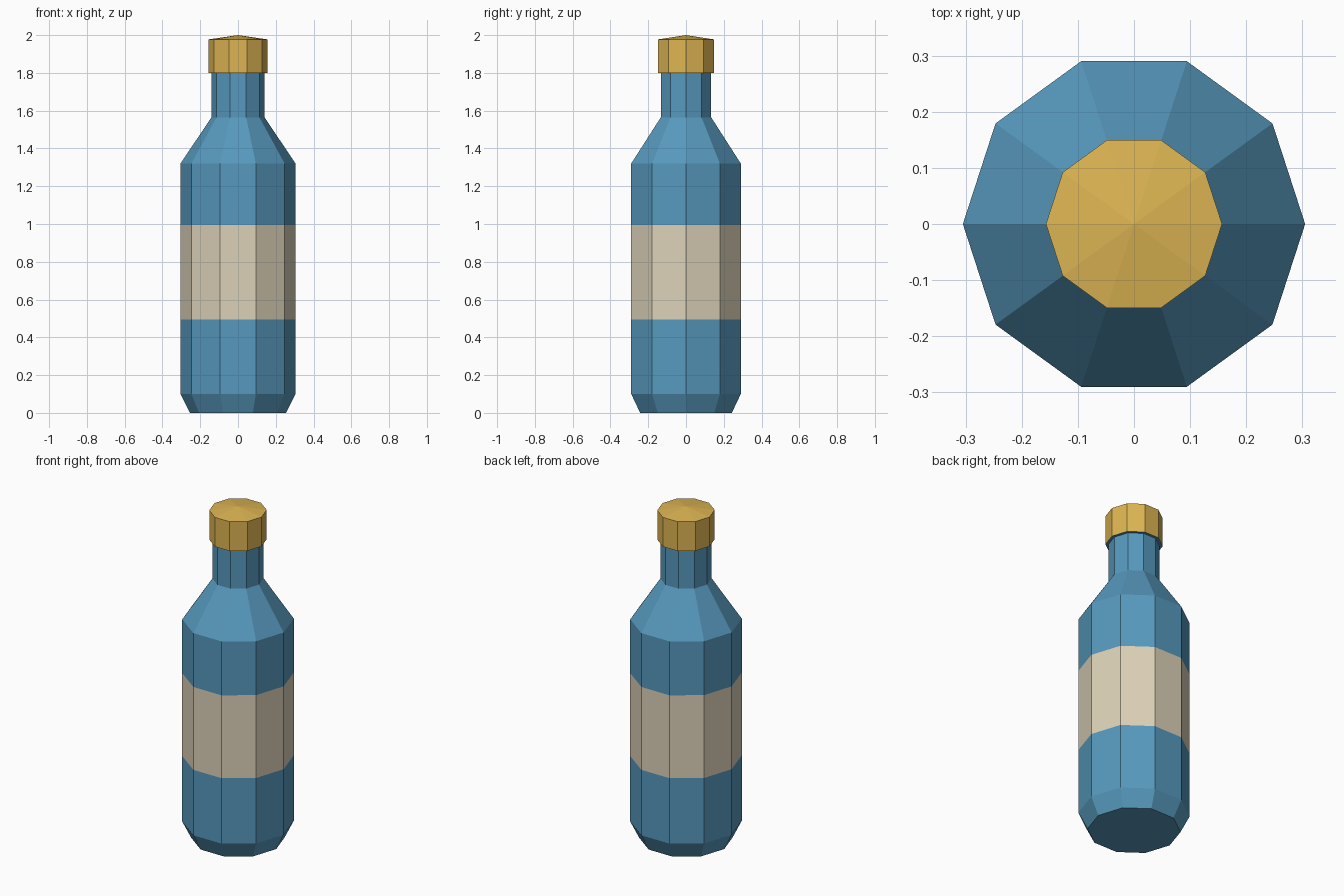
import bpy, bmesh, math

if "Cube" in bpy.data.objects:
    bpy.data.objects.remove(bpy.data.objects["Cube"])

SIDES = 10


def material(name, color):
    m = bpy.data.materials.new(name)
    m.diffuse_color = (*color, 1.0)
    m.use_nodes = True
    m.node_tree.nodes["Principled BSDF"].inputs["Base Color"].default_value = m.diffuse_color
    return m


BLUE = material("blue_glass", (0.095, 0.32, 0.51))
CREAM = material("cream_paper", (0.72, 0.64, 0.48))
GOLD = material("gold_cap", (0.72, 0.46, 0.085))


def lathe(name, profile, mats, pick=lambda z: 0):
    """Turn (radius, height) points into a ten-sided, flat-shaded part."""
    bm = bmesh.new()
    rings = []
    for r, z in profile:
        if r == 0:
            rings.append([bm.verts.new((0, 0, z))] * SIDES)
        else:
            rings.append([bm.verts.new((r * math.cos(2 * math.pi * i / SIDES),
                                        r * math.sin(2 * math.pi * i / SIDES), z))
                          for i in range(SIDES)])
    for low, high in zip(rings, rings[1:]):
        for i in range(SIDES):
            j = (i + 1) % SIDES
            corners = list(dict.fromkeys((low[i], low[j], high[j], high[i])))
            face = bm.faces.new(corners)
            face.material_index = pick(face.calc_center_median().z)
    # flat bottom when the profile starts away from the axis
    if name == "bottle":
        bm.faces.new(rings[0][::-1])
    mesh = bpy.data.meshes.new(name)
    bm.to_mesh(mesh)
    bm.free()
    for m in mats:
        mesh.materials.append(m)
    obj = bpy.data.objects.new(name, mesh)
    bpy.context.collection.objects.link(obj)
    return obj


# Bottle: bevelled base, body with a flush label band, shoulder, neck, lip under the cap
lathe("bottle",
      [(0.255, 0), (0.305, 0.10), (0.305, 0.495), (0.305, 0.995),
       (0.305, 1.32), (0.14, 1.565), (0.14, 1.80), (0.157, 1.80)],
      [BLUE, CREAM], lambda z: 1 if 0.5 < z < 0.99 else 0)

# Cap with a shallow pointed top
lathe("cap", [(0.157, 1.80), (0.157, 1.977), (0, 2.0)], [GOLD])
